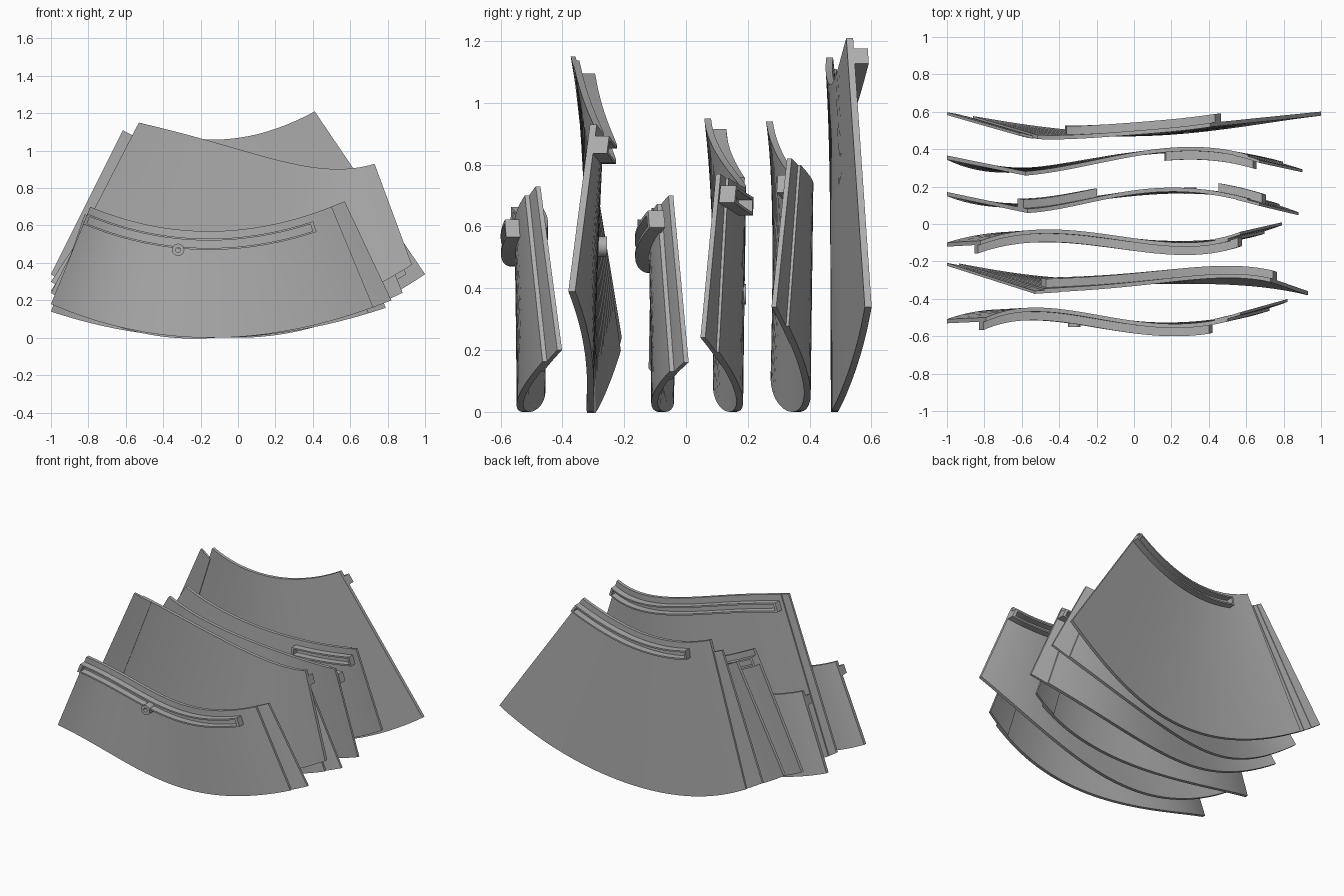
import bpy
import bmesh
import math
from mathutils import Vector

cube = bpy.data.objects.get("Cube")
if cube:
    bpy.data.objects.remove(cube, do_unlink=True)

# One plain grey for every part
grey = bpy.data.materials.new("mid_grey")
grey.use_nodes = True
grey.diffuse_color = (0.42, 0.42, 0.42, 1)
grey.node_tree.nodes["Principled BSDF"].inputs["Base Color"].default_value = (0.42, 0.42, 0.42, 1)

SEGMENTS = 48
HALF = 0.011       # half the sheet thickness
STRIP_DEPTH = 0.045
WALL = 0.01


def blend(values, u):
    """Polynomial through evenly spaced values."""
    n = len(values) - 1
    total = 0
    for i, value in enumerate(values):
        weight = 1
        for j in range(n + 1):
            if j != i:
                weight *= (u * n - j) / (i - j)
        total += value * weight
    return total


def make_object(name, bm):
    bmesh.ops.recalc_face_normals(bm, faces=bm.faces)
    mesh = bpy.data.meshes.new(name)
    bm.to_mesh(mesh)
    bm.free()
    mesh.materials.append(grey)
    obj = bpy.data.objects.new(name, mesh)
    bpy.context.collection.objects.link(obj)
    bpy.ops.object.select_all(action="DESELECT")
    obj.select_set(True)
    bpy.context.view_layer.objects.active = obj
    bpy.ops.object.shade_smooth_by_angle(angle=math.radians(30))
    return obj


def skin(bm, sections, closed=False):
    """Join cross-section loops into a solid or a closed ring."""
    loops = [[bm.verts.new(p) for p in section] for section in sections]
    size = len(loops[0])
    pairs = list(zip(loops, loops[1:]))
    if closed:
        pairs.append((loops[-1], loops[0]))
    else:
        bm.faces.new(loops[0])
        bm.faces.new(loops[-1])
    for a, b in pairs:
        for k in range(size):
            m = (k + 1) % size
            bm.faces.new((a[k], a[m], b[m], b[k]))


class Panel:
    """Wavy fan-shaped sheet ruled between a top and a bottom curve."""

    def __init__(self, name, bottom, top):
        self.name, self.bottom, self.top = name, bottom, top

    def line(self, u):
        return [Vector([blend(axis, u) for axis in curve]) for curve in (self.top, self.bottom)]

    def slab(self, bm, u0, u1, d0, d1, y0, y1):
        """Bent bar between two distances below the top; d1 of None reaches the bottom."""
        sections = []
        count = max(1, round(SEGMENTS * (u1 - u0)))
        for i in range(count + 1):
            top, bottom = self.line(u0 + (u1 - u0) * i / count)
            down = (bottom - top).normalized()
            high = top + down * d0
            low = bottom if d1 is None else top + down * d1
            front, back = Vector((0, y0, 0)), Vector((0, y1, 0))
            sections.append((high + front, high + back, low + back, low + front))
        skin(bm, sections)

    def sheet(self, u0=0, u1=1):
        bm = bmesh.new()
        self.slab(bm, u0, u1, 0, None, -HALF, HALF)
        make_object(self.name + "_sheet", bm)

    def flange(self, u0, u1, drop, shift):
        bm = bmesh.new()
        self.slab(bm, u0, u1, drop, None, shift - HALF * 0.7, shift + HALF * 0.7)
        make_object(self.name + "_edge_flange", bm)

    def strip(self, u0, u1, side):
        """Open rectangular frame standing on the front (-1) or back (1)."""
        y0, y1 = sorted((side * HALF * 0.5, side * (HALF + STRIP_DEPTH)))
        high, low, end = 0.04, 0.1, 0.012
        bm = bmesh.new()
        self.slab(bm, u0, u1, high, high + WALL, y0, y1)
        self.slab(bm, u0, u1, low - WALL, low, y0, y1)
        self.slab(bm, u0, u0 + end, high + WALL, low - WALL, y0, y1)
        self.slab(bm, u1 - end, u1, high + WALL, low - WALL, y0, y1)
        make_object(self.name + "_slotted_strip", bm)


def boss(name, x, z, y0, y1, radius):
    """Short tube lying along y."""
    sections = []
    for i in range(24):
        a = math.tau * i / 24
        sections.append([(x + r * math.cos(a), y, z + r * math.sin(a))
                         for r, y in ((radius, y0), (radius, y1), (radius * 0.4, y1), (radius * 0.4, y0))])
    bm = bmesh.new()
    skin(bm, sections, closed=True)
    make_object(name, bm)


# Front panel: strip in front, flange on its left edge
panel = Panel("first_panel",
              ((-1, -.12, .82), (-.52, -.47, -.52, -.53, -.42), (.18, 0, .2)),
              ((-.79, -.12, .57), (-.51, -.46, -.51, -.545, -.49), (.7, .57, .73)))
panel.sheet(0, 0.95)
panel.flange(0.9, 1, 0, HALF)
panel.strip(0, 0.87, -1)
boss("first_panel_boss", -.32, .47, -.55, -.47, .033)

# Second panel: tall on its right side, strip behind
panel = Panel("second_panel",
              ((-1, -.12, .93), (-.21, -.28, -.31, -.31, -.37), (.24, 0, .39)),
              ((-.53, .1, .73), (-.36, -.34, -.31, -.28, -.3), (1.15, 1.07, .98, .91, .93)))
panel.sheet(0.04, 1)
panel.flange(0, 0.1, 0, -HALF * 0.5)
panel.strip(0.06, 1, 1)
boss("second_panel_boss", .1, .535, -.31, -.255, .033)

# Third panel: low, strip in front
panel = Panel("third_panel",
              ((-1, -.12, .79), (-.11, -.05, -.08, -.1, -.01), (.14, 0, .16)),
              ((-.82, -.12, .57), (-.1, -.04, -.07, -.11, -.06), (.66, .55, .7)))
panel.sheet(0, 0.95)
panel.flange(0.9, 1, 0, HALF)
panel.strip(0, 0.98, -1)

# Fourth panel: two short strips behind
panel = Panel("fourth_panel",
              ((-1, -.1, .88), (.16, .1, .15, .17, .06), (.25, 0, .24)),
              ((-.57, .05, .67), (.07, .12, .175, .175, .11), (.95, .745, .77)))
panel.sheet(0, 0.95)
panel.flange(0.9, 1, 0, -HALF * 0.5)
panel.strip(0, 0.31, 1)
panel.strip(0.82, 1, 1)
boss("fourth_panel_boss", .3, .38, .16, .195, .033)

# Fifth panel: one strip in front
panel = Panel("fifth_panel",
              ((-1, -.1, .9), (.355, .29, .36, .39, .29), (.3, 0, .34)),
              ((-.58, .05, .67), (.27, .32, .38, .4, .34), (.94, .74, .82)))
panel.sheet(0, 0.95)
panel.flange(0.9, 1, 0, -HALF * 0.5)
panel.strip(0.6, 0.96, -1)

# Rear panel: tallest, strip behind and a stepped flange on its right edge
panel = Panel("rear_panel",
              ((-1, 0, 1), (.59, .51, .48, .52, .59), (.34, 0, .34)),
              ((-.58, -.1, .41), (.47, .465, .48, .5, .53), (1.18, 1.06, 1.21)))
panel.sheet(0.07, 1)
for step in range(3):
    panel.flange(0.025 * step, 0.025 * step + 0.03, 0.08, -0.004 * step)
panel.strip(0.24, 1, 1)
